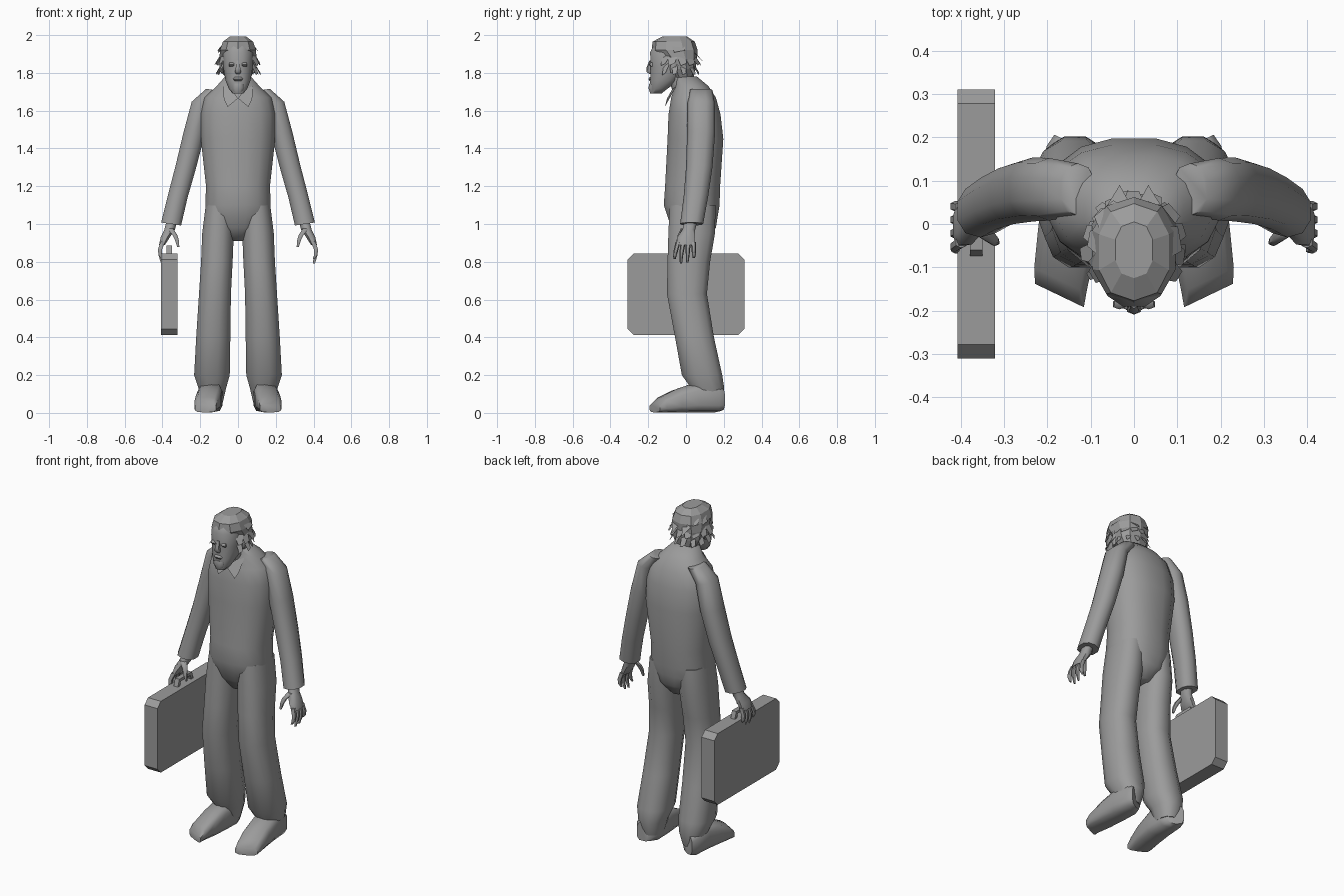
import bpy, bmesh, math, random
from mathutils import Vector

random.seed(4)
grey = bpy.data.materials.new("plain grey")
grey.diffuse_color = (0.33, 0.33, 0.33, 1)


def finish(name, bm, smooth=60):
    bmesh.ops.recalc_face_normals(bm, faces=bm.faces[:])
    me = bpy.data.meshes.new(name)
    bm.to_mesh(me)
    bm.free()
    ob = bpy.data.objects.new(name, me)
    bpy.context.collection.objects.link(ob)
    me.materials.append(grey)
    if smooth:
        bpy.ops.object.select_all(action='DESELECT')
        ob.select_set(True)
        bpy.context.view_layer.objects.active = ob
        bpy.ops.object.shade_smooth_by_angle(angle=math.radians(smooth))
    return ob


def loft(name, rings, n=12, power=0.85, axis='z', skew=0.0, side=1, smooth=60):
    """Rings are (x, y, z, half width, half depth); axis is the ring normal."""
    bm = bmesh.new()
    loops = []
    for x, y, z, a, b in rings:
        loop = []
        for i in range(n):
            t = 2 * math.pi * (i + 0.5) / n
            c, s = math.cos(t), math.sin(t)
            u = a * math.copysign(abs(c) ** power, c)
            v = b * math.copysign(abs(s) ** power, s)
            p = (x + u, y + v, z + skew * u) if axis == 'z' else (x + u, y + skew * u, z + v)
            loop.append(bm.verts.new((p[0] * side, p[1], p[2])))
        loops.append(loop)
    for l0, l1 in zip(loops, loops[1:]):
        for i in range(n):
            j = (i + 1) % n
            bm.faces.new((l0[i], l0[j], l1[j], l1[i]))
    bm.faces.new(loops[0])
    bm.faces.new(loops[-1])
    return finish(name, bm, smooth)


def plate(name, pts, side=1):
    bm = bmesh.new()
    bm.faces.new([bm.verts.new((p[0] * side, p[1], p[2])) for p in pts])
    return finish(name, bm, 0)


# Jacket body, from collar down to the crotch
loft("jacket_body", [
    (0, 0.00, 1.78, .07, .06), (0, .03, 1.73, .115, .09), (0, .04, 1.67, .18, .12),
    (0, .045, 1.58, .20, .14), (0, .05, 1.45, .20, .15), (0, .035, 1.2, .172, .148),
    (0, .03, 1.1, .176, .15), (0, .035, 1.04, .172, .135), (0, .04, .98, .135, .12),
    (0, .04, .91, .04, .07)], n=16)

for s, tag in ((1, "left"), (-1, "right")):
    # Sleeve
    loft(tag + "_sleeve", [
        (.13, .08, 1.71, .04, .06), (.195, .08, 1.64, .052, .072), (.232, .08, 1.48, .058, .074),
        (.277, .07, 1.3, .056, .07), (.318, .053, 1.15, .054, .065), (.354, .03, 1.0, .055, .061)],
        n=10, skew=.15, side=s)
    # Trouser leg
    loft(tag + "_trouser_leg", [
        (.095, .035, 1.1, .078, .125), (.106, .03, .95, .086, .127), (.112, .015, .8, .086, .116),
        (.122, .005, .63, .087, .109), (.131, .045, .4, .093, .106), (.138, .085, .2, .097, .11),
        (.136, .115, .13, .075, .09), (.138, .115, .05, .058, .07)], n=12, side=s)
    # Shoe
    loft(tag + "_shoe", [
        (.14, .185, .07, .045, .06), (.142, .15, .075, .062, .073), (.148, .04, .08, .066, .078),
        (.158, -.05, .064, .066, .062), (.17, -.13, .043, .062, .041), (.172, -.165, .026, .058, .024)],
        n=10, power=.6, axis='y', skew=.48, side=s)
    # Palm, fingers and thumb
    loft(tag + "_palm", [
        (.352, .025, 1.01, .03, .036), (.362, .015, .97, .03, .036), (.385, 0, .93, .026, .05),
        (.402, -.004, .89, .017, .05)], n=8, side=s)
    for k, tip in enumerate((.815, .79, .795, .82)):
        y = -.042 + k * .027
        loft(tag + "_finger", [
            (.398, y, .905, .014, .013), (.413, y * 1.15 - .004, .865, .012, .012),
            (.412, y * 1.25 - .006, .835, .010, .010), (.402, y * 1.25 - .008, tip, .006, .006)],
            n=6, side=s)
    loft(tag + "_thumb", [
        (.358, -.01, .975, .018, .018), (.333, -.03, .94, .014, .014),
        (.322, -.04, .91, .011, .011), (.316, -.043, .878, .006, .006)], n=6, side=s)
    # Shirt collar point
    plate(tag + "_collar", [(0, -.1, 1.665), (.055, -.112, 1.62), (.075, -.098, 1.66),
                            (.078, -.05, 1.73), (.03, -.075, 1.71)], s)
    # Ear and eye
    loft(tag + "_ear", [(.083, -.07, 1.80, .008, .012), (.09, -.065, 1.83, .01, .02),
                        (.09, -.06, 1.86, .007, .014)], n=6, side=s)
    loft(tag + "_eye", [(.034, -.182, 1.835, .014, .006), (.034, -.185, 1.845, .016, .012),
                        (.034, -.182, 1.855, .012, .006)], n=6, side=s)

# Neck and head
loft("neck", [(0, 0, 1.68, .062, .06), (0, -.03, 1.75, .058, .058), (0, -.05, 1.83, .06, .06)], n=10)
loft("head", [
    (0, -.16, 1.69, .028, .03), (0, -.145, 1.715, .05, .047), (0, -.115, 1.76, .068, .077),
    (0, -.09, 1.83, .08, .1), (0, -.085, 1.91, .083, .108), (0, -.08, 1.96, .064, .085),
    (0, -.075, 1.985, .03, .045)], n=12)
# Nose, lips and chin beard
loft("nose", [(0, -.186, 1.865, .009, .008), (0, -.195, 1.83, .013, .013),
              (0, -.195, 1.805, .018, .014), (0, -.185, 1.793, .012, .008)], n=6)
loft("lips", [(0, -.185, 1.778, .02, .009), (0, -.19, 1.768, .028, .01),
              (0, -.185, 1.757, .02, .008)], n=8)
loft("chin_beard", [(0, -.17, 1.745, .032, .025), (0, -.175, 1.72, .036, .026),
                    (0, -.17, 1.69, .022, .02)], n=8)

# Hair cap
loft("hair_cap", [
    (0, -.015, 1.775, .07, .055), (0, -.025, 1.82, .093, .075), (0, -.035, 1.87, .102, .092),
    (0, -.06, 1.92, .1, .122), (0, -.065, 1.965, .084, .112), (0, -.06, 1.993, .045, .065)],
    n=10, smooth=0)

# Overlapping flat hair locks, radiating round the head
bm = bmesh.new()
for z, reach, rad, drop, count in ((1.965, .075, .085, .045, 9), (1.91, .055, .1, .06, 11),
                                   (1.86, .035, .1, .06, 10)):
    for i in range(count):
        # the lower rows leave the face clear
        spread = math.pi * (1.0 if z > 1.95 else .74)
        t = math.pi / 2 - spread + 2 * spread * (i + .5) / count
        out = Vector((math.cos(t), math.sin(t) * 1.1, 0))
        tan = Vector((-math.sin(t), math.cos(t), 0))
        root = Vector((0, -.055, z)) + out * (rad - .02)
        tip = Vector((0, -.055, z - drop)) + out * (rad + .012 + random.uniform(0, .012))
        w = reach * .55
        pts = [root - tan * w, root + tan * w, tip + tan * w * random.uniform(.3, .8),
               tip - tan * w * random.uniform(.3, .8) - Vector((0, 0, .012))]
        bm.faces.new([bm.verts.new(p) for p in pts])
finish("hair_locks", bm, 0)
# Two pointed tufts at the back of the head
for s in (1, -1):
    plate("back_tuft", [(0, .03, 1.93), (.07, .03, 1.92), (.033, .09, 1.86)], s)

# Case with clipped corners
bm = bmesh.new()
Y, Z0, Z1, C = .31, .413, .843, .032
outline = [(-Y + C, Z0), (Y - C, Z0), (Y, Z0 + C), (Y, Z1 - C),
           (Y - C, Z1), (-Y + C, Z1), (-Y, Z1 - C), (-Y, Z0 + C)]
face = bm.faces.new([bm.verts.new((-.407, y, z)) for y, z in outline])
ext = bmesh.ops.extrude_face_region(bm, geom=[face])
bmesh.ops.translate(bm, vec=(.086, 0, 0), verts=[v for v in ext['geom'] if isinstance(v, bmesh.types.BMVert)])
finish("case", bm, 30)

# Case handle
bm = bmesh.new()
arch = [(-.075, .84), (-.06, .885), (.06, .885), (.075, .84), (.055, .84), (.045, .868),
        (-.045, .868), (-.055, .84)]
face = bm.faces.new([bm.verts.new((-.378, y, z)) for y, z in arch])
ext = bmesh.ops.extrude_face_region(bm, geom=[face])
bmesh.ops.translate(bm, vec=(.028, 0, 0), verts=[v for v in ext['geom'] if isinstance(v, bmesh.types.BMVert)])
finish("case_handle", bm, 0)
